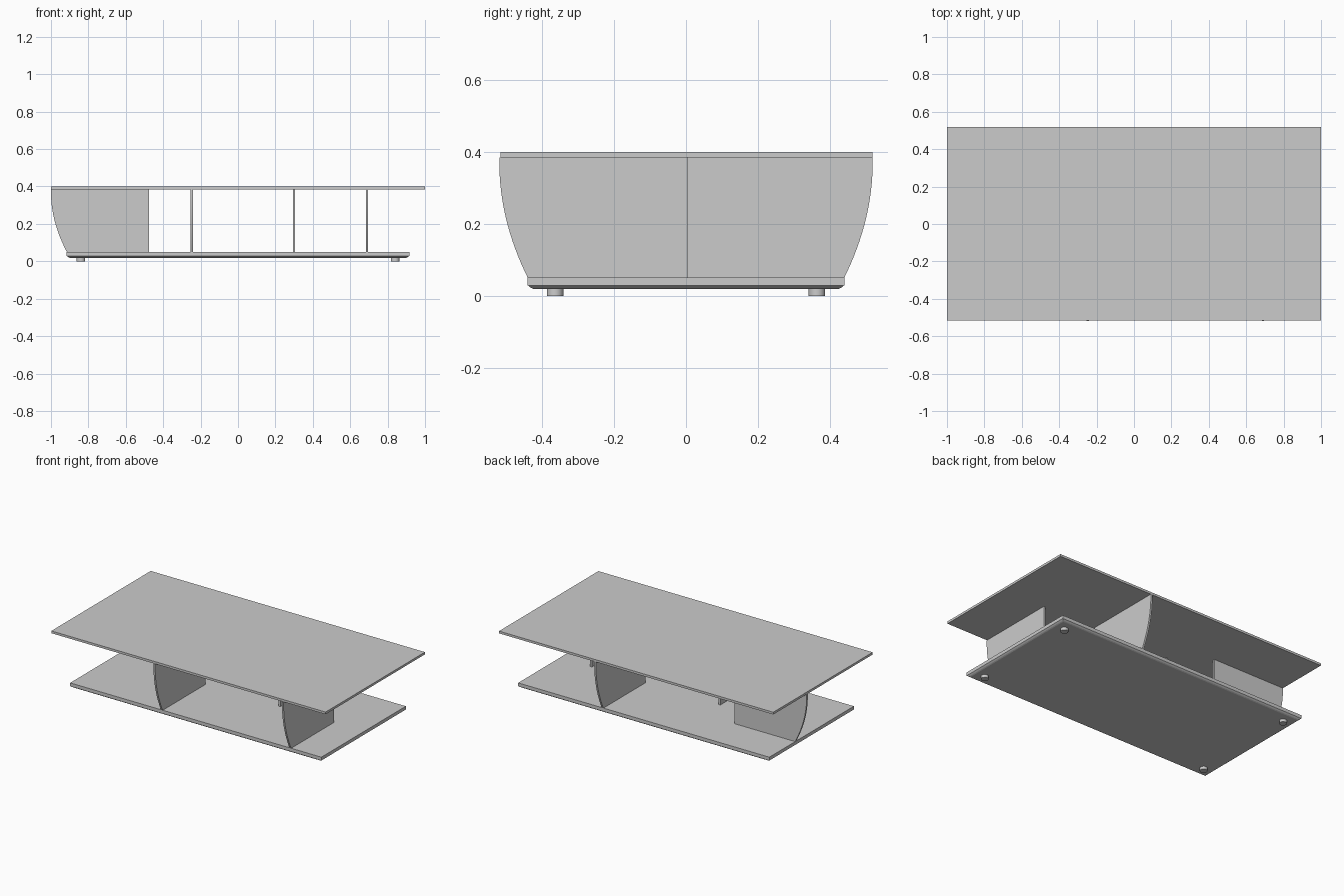
import bpy, bmesh
from mathutils import Vector

if "Cube" in bpy.data.objects:
    bpy.data.objects.remove(bpy.data.objects["Cube"])

Z0, Z1 = 0.05, 0.385      # underside and top of the upright panels


def finish(name, bm, smooth=False):
    bmesh.ops.recalc_face_normals(bm, faces=bm.faces)
    me = bpy.data.meshes.new(name)
    bm.to_mesh(me)
    bm.free()
    ob = bpy.data.objects.new(name, me)
    bpy.context.collection.objects.link(ob)
    if smooth:
        bpy.context.view_layer.objects.active = ob
        ob.select_set(True)
        bpy.ops.object.shade_smooth_by_angle(angle=0.6)
        ob.select_set(False)
    return ob


def stacked_board(name, hx, y0, y1, layers):
    """Rectangular board lofted through (z, inset) layers."""
    bm = bmesh.new()
    rings = []
    for z, i in layers:
        rings.append([bm.verts.new(p) for p in (
            (-hx + i, y0 + i, z), (hx - i, y0 + i, z),
            (hx - i, y1 - i, z), (-hx + i, y1 - i, z))])
    for a, b in zip(rings, rings[1:]):
        for k in range(4):
            n = (k + 1) % 4
            bm.faces.new((a[k], a[n], b[n], b[k]))
    bm.faces.new(rings[0])
    bm.faces.new(rings[-1])
    return finish(name, bm)


def curved_panel(name, inner, outer, foot, to_world, thick=0.012, steps=16):
    """Upright panel: straight inner edge, outer edge bulging from foot to outer."""
    zt = 0.37
    pts = [(inner, Z1), (inner, Z0)]
    for i in range(steps + 1):
        z = Z0 + (zt - Z0) * i / steps
        t = (zt - z) / (zt - Z0)
        pts.append((outer + (foot - outer) * t * t, z))
    pts.append((outer, Z1))
    bm = bmesh.new()
    face = bm.faces.new([bm.verts.new(to_world(u, -thick / 2, z)) for u, z in pts])
    ext = bmesh.ops.extrude_face_region(bm, geom=[face])
    move = Vector(to_world(0, thick, 0)) - Vector(to_world(0, 0, 0))
    bmesh.ops.translate(bm, vec=move,
                        verts=[v for v in ext["geom"] if isinstance(v, bmesh.types.BMVert)])
    return finish(name, bm, True)


# Table top
stacked_board("table_top", 1.0, -0.516, 0.519, [(Z1, 0), (0.4, 0)])

# Base: flat shelf over a plinth with an eased lower edge
stacked_board("base_shelf", 0.916, -0.44, 0.44, [(0.04, 0), (0.051, 0)])
stacked_board("base_plinth", 0.916, -0.44, 0.44,
              [(0.019, 0.016), (0.022, 0.009), (0.029, 0), (0.04, 0)])

# Cross panels: two reach the front edge, one reaches the back edge
for name, x, s in (("front_panel_left", -0.247, -1),
                   ("back_panel", 0.30, 1),
                   ("front_panel_right", 0.69, -1)):
    curved_panel(name, 0.004, s * 0.519, s * 0.44,
                 lambda u, d, z, x=x: (x + d, u, z))

# Lengthwise panel reaching the left end
curved_panel("end_panel", -0.475, -1.0, -0.915,
             lambda u, d, z: (u, 0.165 + d, z))

# Feet
for sx, nx in ((-1, "left"), (1, "right")):
    for sy, ny in ((-1, "front"), (1, "back")):
        bm = bmesh.new()
        bmesh.ops.create_cone(bm, cap_ends=True, segments=32,
                              radius1=0.023, radius2=0.023, depth=0.022)
        bmesh.ops.translate(bm, verts=bm.verts, vec=(sx * 0.84, sy * 0.364, 0.011))
        finish(f"foot_{ny}_{nx}", bm, True)
